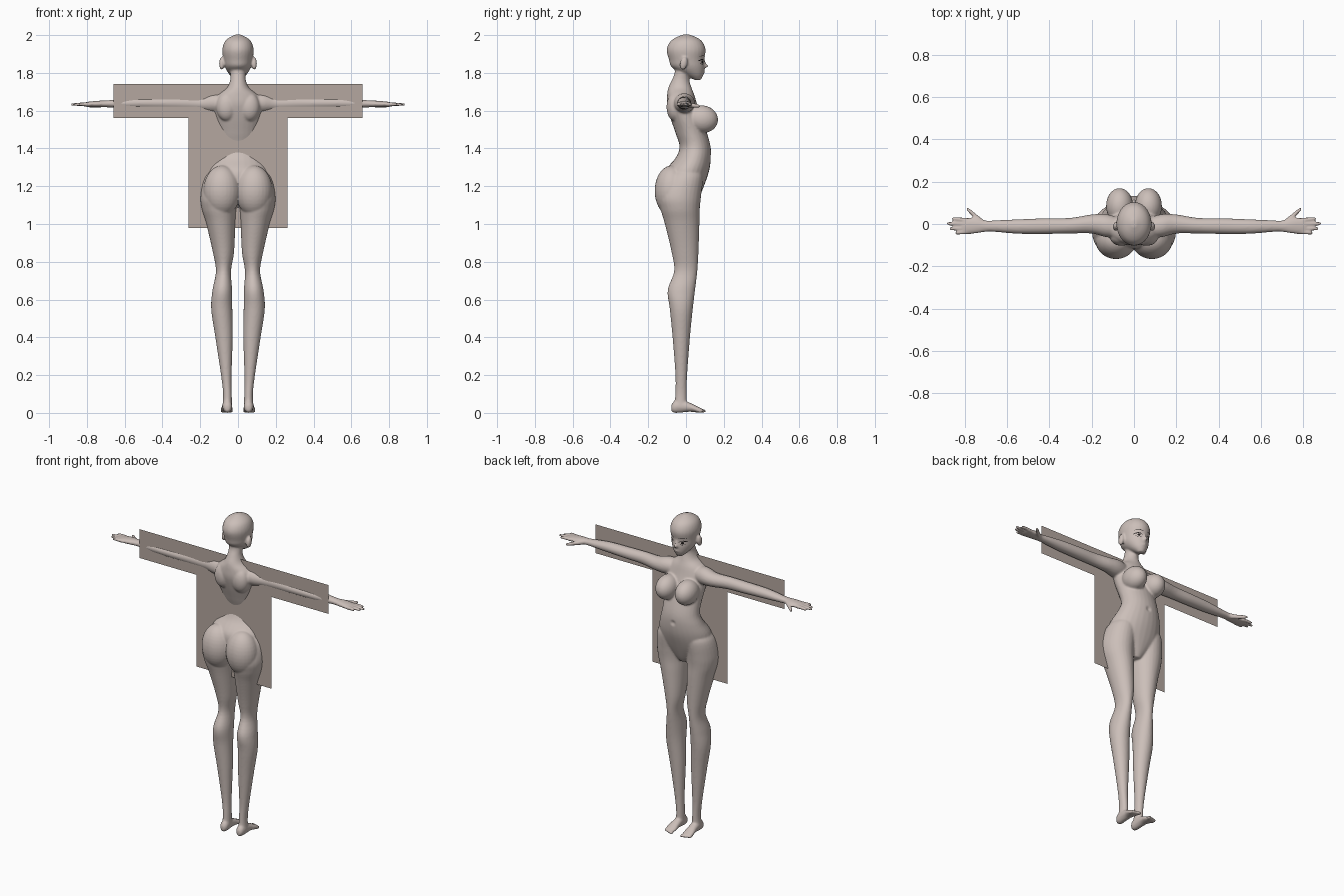
import bpy, bmesh, math
from mathutils import Vector, Matrix
from mathutils.bvhtree import BVHTree

cube = bpy.data.objects.get("Cube")
if cube:
    bpy.data.objects.remove(cube)


def material(name, rgb):
    m = bpy.data.materials.new(name)
    m.use_nodes = True
    m.diffuse_color = (*rgb, 1)
    m.node_tree.nodes["Principled BSDF"].inputs["Base Color"].default_value = (*rgb, 1)
    return m


skin = material("warm_grey_skin", (0.60, 0.52, 0.485))
cloth = material("taupe_sheet", (0.46, 0.39, 0.35))
dark = material("dark_lash", (0.012, 0.01, 0.01))


def add_object(name, bm, mat):
    mesh = bpy.data.meshes.new(name)
    bm.to_mesh(mesh)
    bm.free()
    mesh.materials.append(mat)
    ob = bpy.data.objects.new(name, mesh)
    bpy.context.scene.collection.objects.link(ob)
    return ob


def spline(rows, steps=5):
    """Smooth interpolation through the station rows."""
    out = []
    for i in range(len(rows) - 1):
        a, b, c, d = (rows[max(i - 1, 0)], rows[i], rows[i + 1],
                      rows[min(i + 2, len(rows) - 1)])
        for s in range(steps):
            t = s / steps
            out.append([0.5 * (2 * q + (r - p) * t + (2 * p - 5 * q + 4 * r - u) * t * t
                               + (3 * q - p - 3 * r + u) * t ** 3)
                        for p, q, r, u in zip(a, b, c, d)])
    return out + [list(rows[-1])]


def loft(bm, rows, axis, side=1, n=28):
    """Rows: position along axis, two centre coordinates, two radii."""
    rings = []
    for pos, c1, c2, r1, r2 in spline(rows):
        ring = []
        for k in range(n):
            a = math.tau * k / n
            co = [c1 + max(r1, .002) * math.cos(a), c2 + max(r2, .002) * math.sin(a)]
            co.insert("xyz".index(axis), pos)
            ring.append(bm.verts.new((co[0] * side, co[1], co[2])))
        rings.append(ring)
    faces = [bm.faces.new(rings[0]), bm.faces.new(rings[-1][::-1])]
    for lo, hi in zip(rings, rings[1:]):
        for k in range(n):
            j = (k + 1) % n
            faces.append(bm.faces.new((lo[k], hi[k], hi[j], lo[j])))
    bmesh.ops.recalc_face_normals(bm, faces=faces)


def upright(bm, rows, side=1):
    """Rows: height, centre x, half width, back y, front y."""
    loft(bm, [(z, x, (b + f) / 2, w, (f - b) / 2) for z, x, w, b, f in rows], "z", side)


def ball(bm, centre, radii, tilt=0):
    m = (Matrix.Translation(centre) @ Matrix.Rotation(tilt, 4, "X")
         @ Matrix.Diagonal((*radii, 1)))
    bmesh.ops.create_uvsphere(bm, u_segments=28, v_segments=18, radius=1, matrix=m)


bm = bmesh.new()

# Torso and neck
upright(bm, [(1.08, 0, .03, -.03, .04), (1.12, 0, .08, -.07, .062), (1.20, 0, .16, -.11, .095),
             (1.28, 0, .163, -.11, .122), (1.35, 0, .137, -.055, .132), (1.41, 0, .118, -.034, .13),
             (1.48, 0, .118, -.055, .112), (1.56, 0, .128, -.082, .085), (1.63, 0, .132, -.1, .06),
             (1.68, 0, .108, -.1, .045), (1.72, 0, .06, -.094, .03), (1.76, 0, .042, -.076, .018),
             (1.80, 0, .04, -.06, .02), (1.85, 0, .04, -.06, .02)])

# Head, nose and lips
upright(bm, [(1.763, 0, .018, .045, .078), (1.79, 0, .045, -.01, .092), (1.83, 0, .069, -.075, .098),
             (1.87, 0, .077, -.09, .096), (1.92, 0, .083, -.102, .104), (1.96, 0, .073, -.088, .09),
             (1.985, 0, .05, -.058, .062), (2.003, 0, .012, -.015, .018)])
ball(bm, (0, .098, 1.836), (.011, .02, .011))
ball(bm, (0, .092, 1.85), (.008, .014, .022))
ball(bm, (0, .087, 1.803), (.02, .012, .009))

for s in (1, -1):
    ball(bm, (s * .086, -.012, 1.85), (.014, .02, .035), -.2)        # ear
    ball(bm, (s * .068, .085, 1.555), (.064, .085, .073), -.15)      # chest
    ball(bm, (s * .085, -.075, 1.175), (.098, .091, .135))           # seat
    ball(bm, (s * .06, -.06, 1.62), (.055, .043, .075))              # shoulder blade

    # Leg
    upright(bm, [(.03, .057, .026, -.062, .005), (.10, .056, .023, -.057, .004),
                 (.20, .062, .028, -.056, .006), (.40, .074, .046, -.071, .021),
                 (.55, .086, .056, -.086, .036), (.65, .083, .052, -.097, .048),
                 (.75, .077, .04, -.063, .06), (.85, .077, .056, -.076, .066),
                 (1.0, .091, .077, -.112, .071), (1.08, .101, .091, -.135, .073),
                 (1.15, .102, .096, -.145, .08), (1.25, .092, .086, -.1, .09),
                 (1.30, .08, .05, -.06, .07)], s)

    # Foot and toes
    loft(bm, [(-.078, .056, .025, .012, .016), (-.06, .056, .032, .024, .032),
              (-.02, .057, .035, .026, .033), (.02, .058, .03, .028, .024),
              (.06, .06, .018, .033, .016), (.085, .06, .012, .03, .01)], "y", s)
    for k in range(5):
        ball(bm, (s * (.036 + .0125 * k), .09 - .004 * k, .01),
             (.0085 - .0005 * k, .017, .0095))

    # Arm and palm
    loft(bm, [(.05, -.02, 1.64, .045, .045), (.13, -.008, 1.64, .054, .052),
              (.20, 0, 1.637, .045, .042), (.30, -.008, 1.64, .037, .037),
              (.42, -.01, 1.64, .037, .034), (.55, -.012, 1.64, .034, .03),
              (.66, -.01, 1.637, .027, .021), (.70, -.01, 1.636, .027, .018),
              (.75, -.008, 1.635, .037, .017), (.80, -.01, 1.633, .038, .013),
              (.815, -.01, 1.632, .03, .01)], "x", s)

    # Fingers and thumb
    for y, tip, spread in ((.019, .86, .006), (0, .885, .002), (-.02, .872, -.002), (-.038, .845, -.006)):
        loft(bm, [(.79, y, 1.633, .0105, .011), (.83, y + spread / 2, 1.634, .0095, .0095),
                  (tip - .006, y + spread, 1.632, .008, .008), (tip, y + spread, 1.632, .004, .004)],
             "x", s, 12)
    loft(bm, [(.71, .005, 1.633, .014, .014), (.745, .032, 1.628, .015, .013),
              (.775, .06, 1.625, .012, .0105), (.792, .073, 1.624, .006, .006)], "x", s, 12)

# Fuse the parts into one smooth body
body = add_object("body", bm, skin)
remesh = body.modifiers.new("fuse", "REMESH")
remesh.mode = "VOXEL"
remesh.voxel_size = .0058
smooth = body.modifiers.new("soften", "SMOOTH")
smooth.factor = .5
smooth.iterations = 5
graph = bpy.context.evaluated_depsgraph_get()
fused = bpy.data.meshes.new_from_object(body.evaluated_get(graph))
body.modifiers.clear()
body.data = fused
fused.materials.clear()
fused.materials.append(skin)

# Navel dimple
for v in fused.vertices:
    d = math.hypot(v.co.x, v.co.z - 1.36)
    if v.co.y > .05 and d < .02:
        v.co.y -= .008 * (1 - d / .02)
fused.polygons.foreach_set("material_index", [0] * len(fused.polygons))
fused.polygons.foreach_set("use_smooth", [True] * len(fused.polygons))
tree = BVHTree.FromPolygons([v.co for v in fused.vertices],
                            [p.vertices[:] for p in fused.polygons])


def face_strip(name, path, widths, side):
    """Thin plate laid on the face along an x, z path."""
    bm = bmesh.new()
    last = None
    for (x, z), w in zip(path, widths):
        pair = []
        for h in (z - w, z + w):
            hit = tree.ray_cast(Vector((side * x, 1, h)), Vector((0, -1, 0)))[0]
            pair.append(bm.verts.new(hit + Vector((0, .003, 0))))
        if last:
            bm.faces.new((last[0], last[1], pair[1], pair[0])[::side])
        last = pair
    add_object(name, bm, dark)


# Lashes, irises and brows
for s, label in ((1, "left"), (-1, "right")):
    face_strip(label + "_upper_lash", [(.016, 1.861), (.027, 1.869), (.04, 1.871), (.052, 1.867), (.06, 1.862)],
               (.001, .002, .003, .003, .001), s)
    face_strip(label + "_lower_lash", [(.024, 1.848), (.036, 1.845), (.05, 1.85)],
               (.0006, .001, .0012), s)
    face_strip(label + "_iris", [(.029, 1.858), (.033, 1.858), (.039, 1.858), (.043, 1.858)],
               (.003, .008, .008, .003), s)
    face_strip(label + "_brow", [(.014, 1.885), (.03, 1.891), (.046, 1.891), (.058, 1.884)],
               (.001, .0018, .0015, .0006), s)

# T-shaped sheet through the body
bm = bmesh.new()
half = [(.262, .98), (.262, 1.56), (.66, 1.56), (.66, 1.742)]
outline = half + [(-x, z) for x, z in reversed(half)]
bm.faces.new([bm.verts.new((x, -.04, z)) for x, z in outline])
add_object("t_shaped_sheet", bm, cloth)
